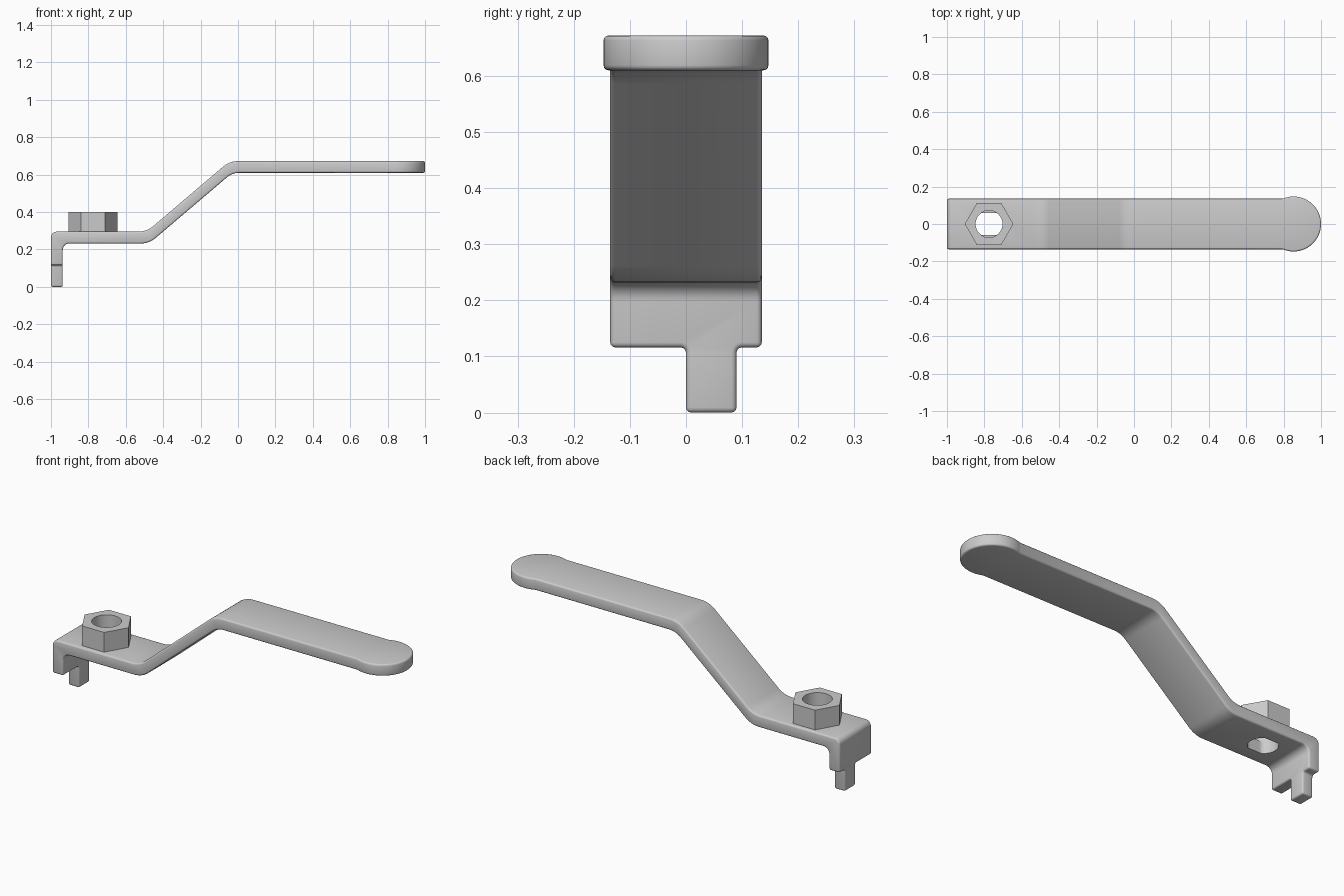
import bpy, bmesh, math
from mathutils import Vector

if "Cube" in bpy.data.objects:
    bpy.data.objects.remove(bpy.data.objects["Cube"])

W = 0.135            # half width of the strip
NUT_X = -0.775       # nut and hole centre


def fillet(points):
    """Round a 2D polygon; each point is (a, b, radius)."""
    out, n = [], len(points)
    for i, (a, b, r) in enumerate(points):
        p = Vector((a, b))
        if r == 0:
            out.append(p)
            continue
        u = (Vector(points[i - 1][:2]) - p).normalized()
        v = (Vector(points[(i + 1) % n][:2]) - p).normalized()
        half = u.angle(v) / 2
        c = p + (u + v).normalized() * (r / math.sin(half))
        s = p + u * (r / math.tan(half)) - c
        e = p + v * (r / math.tan(half)) - c
        turn = math.pi - 2 * half
        for k in range(7):
            t = k / 6
            d = (s * math.sin((1 - t) * turn) + e * math.sin(t * turn)) / math.sin(turn)
            out.append(c + d)
    return out


def prism(name, pts, axis, lo, hi):
    """Extrude a 2D outline along the named axis."""
    place = {'x': lambda p, h: (h, p[0], p[1]),
             'y': lambda p, h: (p[0], h, p[1]),
             'z': lambda p, h: (p[0], p[1], h)}[axis]
    bm = bmesh.new()
    face = bm.faces.new([bm.verts.new(place(p, lo)) for p in pts])
    ext = bmesh.ops.extrude_face_region(bm, geom=[face])
    move = Vector(place((0, 0), hi - lo))
    bmesh.ops.translate(bm, vec=move,
                        verts=[g for g in ext['geom'] if isinstance(g, bmesh.types.BMVert)])
    bmesh.ops.recalc_face_normals(bm, faces=bm.faces)
    mesh = bpy.data.meshes.new(name)
    bm.to_mesh(mesh)
    bm.free()
    ob = bpy.data.objects.new(name, mesh)
    bpy.context.collection.objects.link(ob)
    return ob


def ring(cx, r, n, a0=0.0, a1=2 * math.pi, closed=True):
    m = n if closed else n - 1
    return [(cx + r * math.cos(a0 + (a1 - a0) * i / m),
             r * math.sin(a0 + (a1 - a0) * i / m)) for i in range(n)]


def apply(ob, kind, **props):
    mod = ob.modifiers.new(kind.lower(), kind)
    for k, v in props.items():
        setattr(mod, k, v)
    bpy.context.view_layer.objects.active = ob
    bpy.ops.object.modifier_apply(modifier=mod.name)


def boolean(ob, tool, op):
    tool.hide_render = True
    apply(ob, 'BOOLEAN', object=tool, operation=op, solver='EXACT')
    bpy.data.objects.remove(tool)


def smooth(ob):
    bpy.ops.object.select_all(action='DESELECT')
    ob.select_set(True)
    bpy.context.view_layer.objects.active = ob
    bpy.ops.object.shade_smooth_by_angle(angle=math.radians(35))


# bent strip, side profile
profile = fillet([(-1, 0, 0), (-1, 0.295, 0.03), (-0.488, 0.295, 0.12),
                  (-0.045, 0.672, 0.12), (1.1, 0.672, 0), (1.1, 0.61, 0),
                  (-0.03, 0.61, 0.1), (-0.475, 0.232, 0.12),
                  (-0.937, 0.232, 0.035), (-0.937, 0, 0)])
lever = prism("lever_handle", profile, 'y', -0.3, 0.3)

# plan outline with the round grip end
neck = math.acos(-math.sqrt(0.147 ** 2 - W ** 2) / 0.147)
plan = [(-1.2, -W)] + ring(0.853, 0.147, 41, -neck, neck, False) + [(-1.2, W)]
boolean(lever, prism("plan_cutter", plan, 'z', -0.2, 1), 'INTERSECT')

# end outline with the narrow locking tooth
end = fillet([(0, 0, 0), (0.09, 0, 0), (0.09, 0.116, 0.01), (0.135, 0.116, 0),
              (0.3, 0.116, 0), (0.3, 1, 0), (-0.3, 1, 0), (-0.3, 0.116, 0),
              (0, 0.116, 0.01)])
boolean(lever, prism("end_cutter", end, 'x', -1.3, 1.3), 'INTERSECT')

# soft edges
apply(lever, 'BEVEL', width=0.009, segments=3, limit_method='ANGLE',
      angle_limit=math.radians(45), use_clamp_overlap=False)

# spindle hole with two flats
slot = [(x, max(-0.06, min(0.06, y))) for x, y in ring(NUT_X, 0.072, 40)]
boolean(lever, prism("slot_cutter", slot, 'z', 0.1, 0.4), 'DIFFERENCE')
smooth(lever)

# hexagonal nut
nut = prism("hex_nut", ring(NUT_X, 0.13, 6), 'z', 0.294, 0.4)
boolean(nut, prism("nut_bore", ring(NUT_X, 0.072, 40), 'z', 0.2, 0.5), 'DIFFERENCE')
smooth(nut)
